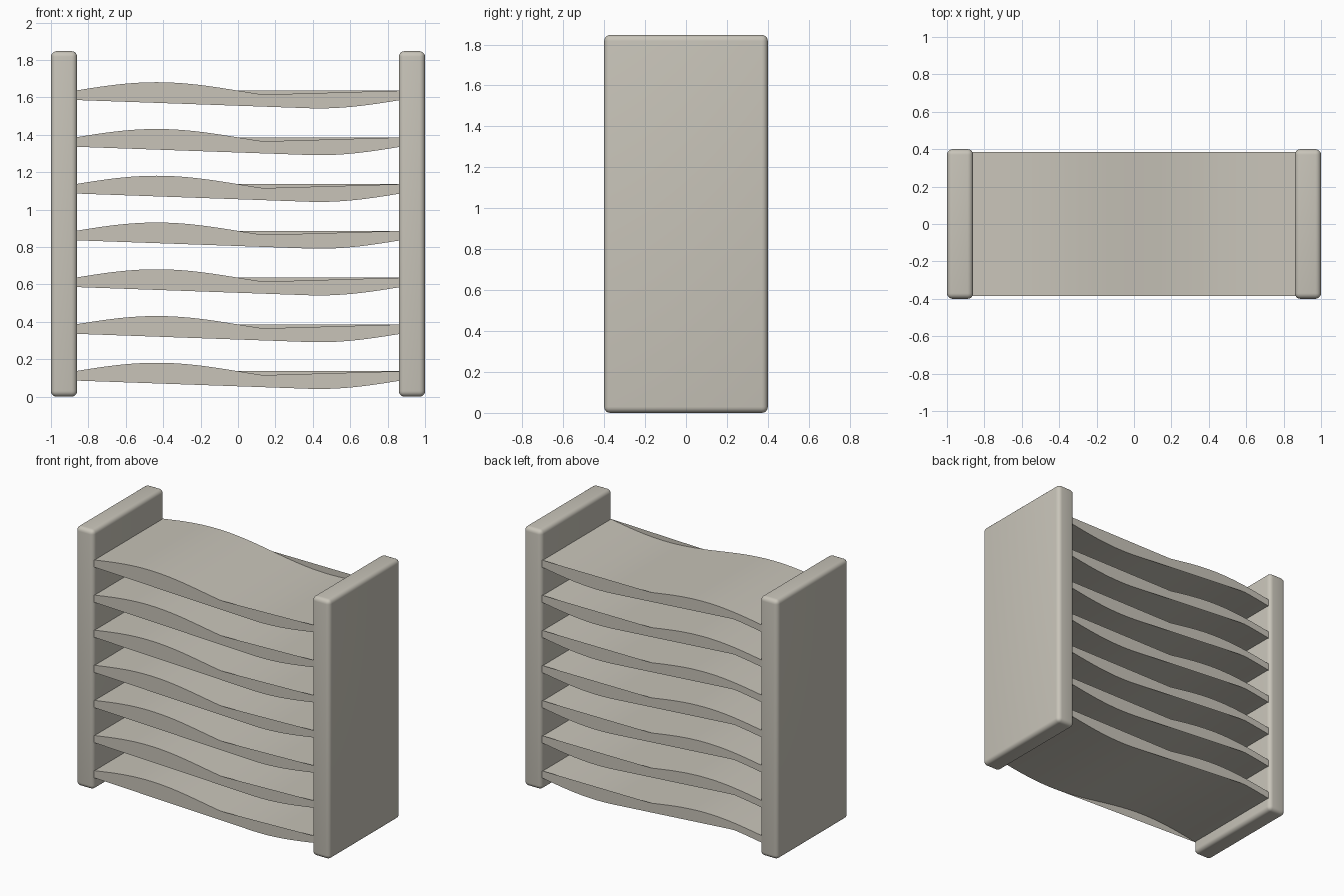
import bpy
import bmesh
import math

cube = bpy.data.objects.get("Cube")
if cube:
    bpy.data.objects.remove(cube, do_unlink=True)

beige = bpy.data.materials.new("warm_beige")
beige.use_nodes = True
colour = (0.578, 0.552, 0.485, 1)
beige.diffuse_color = colour
beige.node_tree.nodes["Principled BSDF"].inputs["Base Color"].default_value = colour

HEIGHT, INNER, HALF_DEPTH = 1.847, 0.86, 0.4
SPAN, SHELF_DEPTH, THICK, WAVE = 0.87, 0.385, 0.05, 0.045
SEGMENTS = 40


def finish(bm, name):
    mesh = bpy.data.meshes.new(name)
    bm.to_mesh(mesh)
    bm.free()
    mesh.materials.append(beige)
    obj = bpy.data.objects.new(name, mesh)
    bpy.context.collection.objects.link(obj)
    bpy.ops.object.select_all(action="DESELECT")
    obj.select_set(True)
    bpy.context.view_layer.objects.active = obj
    bpy.ops.object.shade_smooth_by_angle(angle=math.radians(35))
    return obj


# Upright end panels with rounded edges
def panel(name, side):
    bm = bmesh.new()
    bmesh.ops.create_cube(bm, size=1)
    for v in bm.verts:
        v.co.x = side * (INNER + 1) / 2 + v.co.x * (1 - INNER)
        v.co.y *= 2 * HALF_DEPTH
        v.co.z = (v.co.z + 0.5) * HEIGHT
    bmesh.ops.bevel(bm, geom=bm.edges[:], offset=0.03, segments=5,
                    profile=0.5, affect="EDGES")
    finish(bm, name)


def strip(bm, row_a, row_b):
    a = [bm.verts.new(p) for p in row_a]
    b = [bm.verts.new(p) for p in row_b]
    for i in range(len(a) - 1):
        bm.faces.new((a[i], a[i + 1], b[i + 1], b[i]))


# Wavy shelf: curved top and underside, with partly straightened edge strips
def shelf(name, base):
    xs = [SPAN * (2 * i / SEGMENTS - 1) for i in range(SEGMENTS + 1)]
    top = [base - WAVE * math.sin(math.pi * x / SPAN) for x in xs]
    low = [z - THICK for z in top]

    def row(y, zs):
        return [(x, y, z) for x, z in zip(xs, zs)]

    def edge_outline(start):
        rise = (top[-1] - start) / (2 * SPAN)
        upper = [max(z, start + rise * (x + SPAN)) for x, z in zip(xs, top)]
        slope, touch = min(((z - start) / (x + SPAN), x)
                           for x, z in zip(xs[1:], low[1:])
                           if x > 0)
        lower = [min(z, start + slope * (x + SPAN)) if x <= touch else z
                 for x, z in zip(xs, low)]
        return upper, lower

    front, back = -SHELF_DEPTH, SHELF_DEPTH
    bm = bmesh.new()
    strip(bm, row(front, top), row(back, top))
    strip(bm, row(back, low), row(front, low))
    upper, lower = edge_outline(low[0])
    strip(bm, row(front, lower), row(front, upper))
    upper, lower = edge_outline(top[0])
    strip(bm, row(back, upper), row(back, lower))
    finish(bm, name)


panel("right_panel", -1)
panel("left_panel", 1)
for n in range(7):
    shelf(f"shelf_{n + 1}", 0.136 + 0.25 * n)
